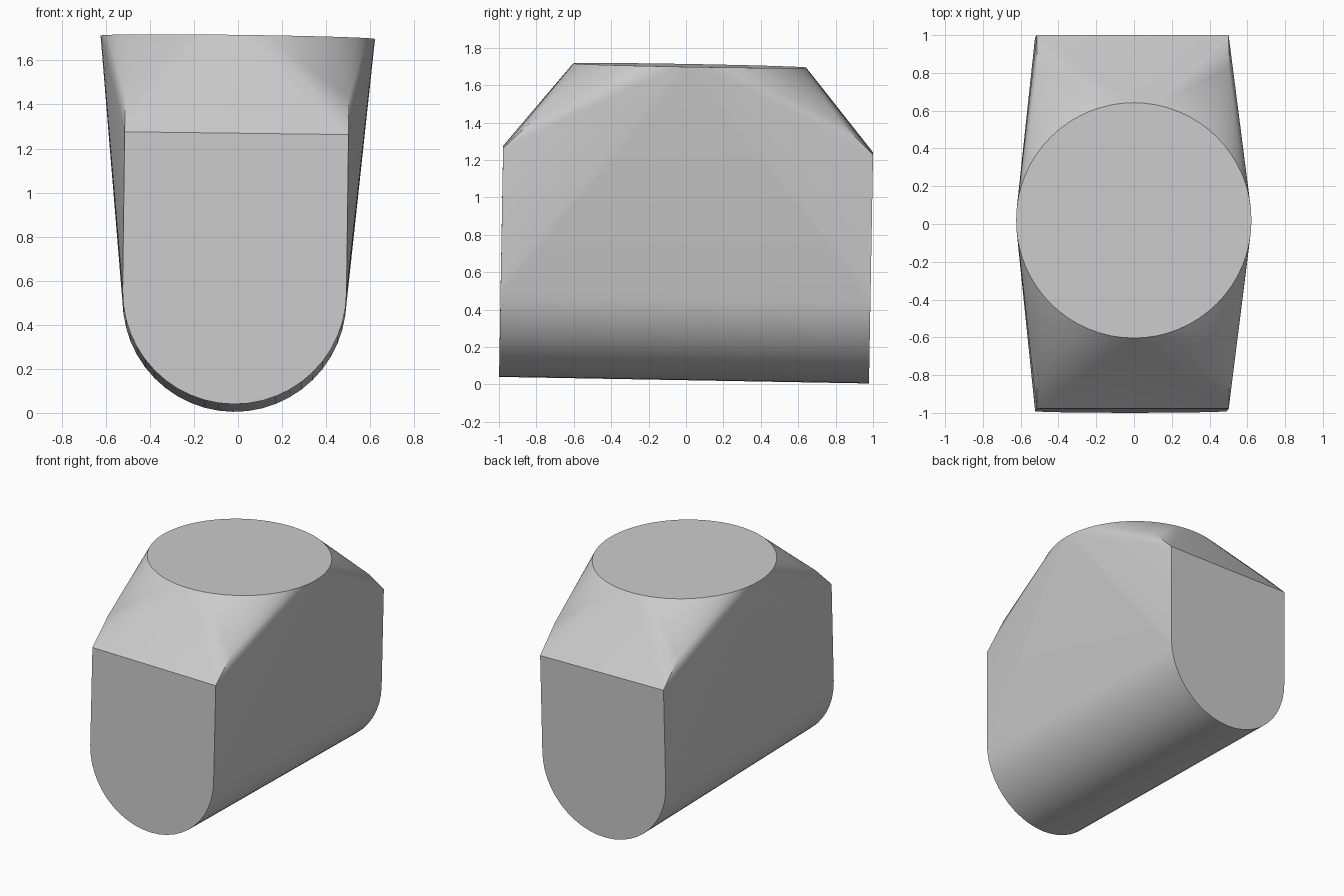
import bpy, bmesh, math
from mathutils import Matrix

cube = bpy.data.objects.get("Cube")
if cube:
    bpy.data.objects.remove(cube, do_unlink=True)

# Body dimensions
HALF_WIDTH, HALF_LENGTH = 0.508, 0.989
RIM_Z, SHOULDER_Y, SHOULDER_Z = 1.252, 0.81, 1.425
BOTTOM_Z, TOP_Z, TOP_RADIUS = 0.022, 1.705, 0.623

mat = bpy.data.materials.new("plain grey")
mat.use_nodes = True
grey = (0.6, 0.6, 0.6, 1.0)
mat.diffuse_color = grey
mat.node_tree.nodes["Principled BSDF"].inputs["Base Color"].default_value = grey

bm = bmesh.new()

# Round-bottomed end profiles and the clipped upper corners
ARC = 24
for side in (-1, 1):
    for i in range(ARC + 1):
        a = math.pi * i / ARC
        bm.verts.new((HALF_WIDTH * math.cos(a), side * HALF_LENGTH,
                      BOTTOM_Z + HALF_WIDTH * (1 - math.sin(a))))
    for x in (-HALF_WIDTH, HALF_WIDTH):
        bm.verts.new((x, side * HALF_LENGTH, RIM_Z))
        bm.verts.new((x, side * SHOULDER_Y, SHOULDER_Z))

# Round flat top
bmesh.ops.create_circle(bm, segments=64, radius=TOP_RADIUS,
                        matrix=Matrix.Translation((0, 0, TOP_Z)))

# Wrap the profiles and top in one skin, then merge the flat faces
bmesh.ops.convex_hull(bm, input=bm.verts[:])
bmesh.ops.dissolve_limit(bm, angle_limit=math.radians(0.2),
                         verts=bm.verts[:], edges=bm.edges[:])
bmesh.ops.recalc_face_normals(bm, faces=bm.faces[:])

# Slight lean of the whole body
lean = Matrix.Rotation(0.0126, 4, 'Y') @ Matrix.Rotation(-0.0177, 4, 'X')
bm.transform(lean @ Matrix.Translation((-0.0225, -0.011, 0)))

mesh = bpy.data.meshes.new("body")
bm.to_mesh(mesh)
bm.free()
mesh.materials.append(mat)
body = bpy.data.objects.new("body", mesh)
bpy.context.collection.objects.link(body)
bpy.context.view_layer.objects.active = body
body.select_set(True)
bpy.ops.object.shade_smooth_by_angle(angle=math.radians(30))
